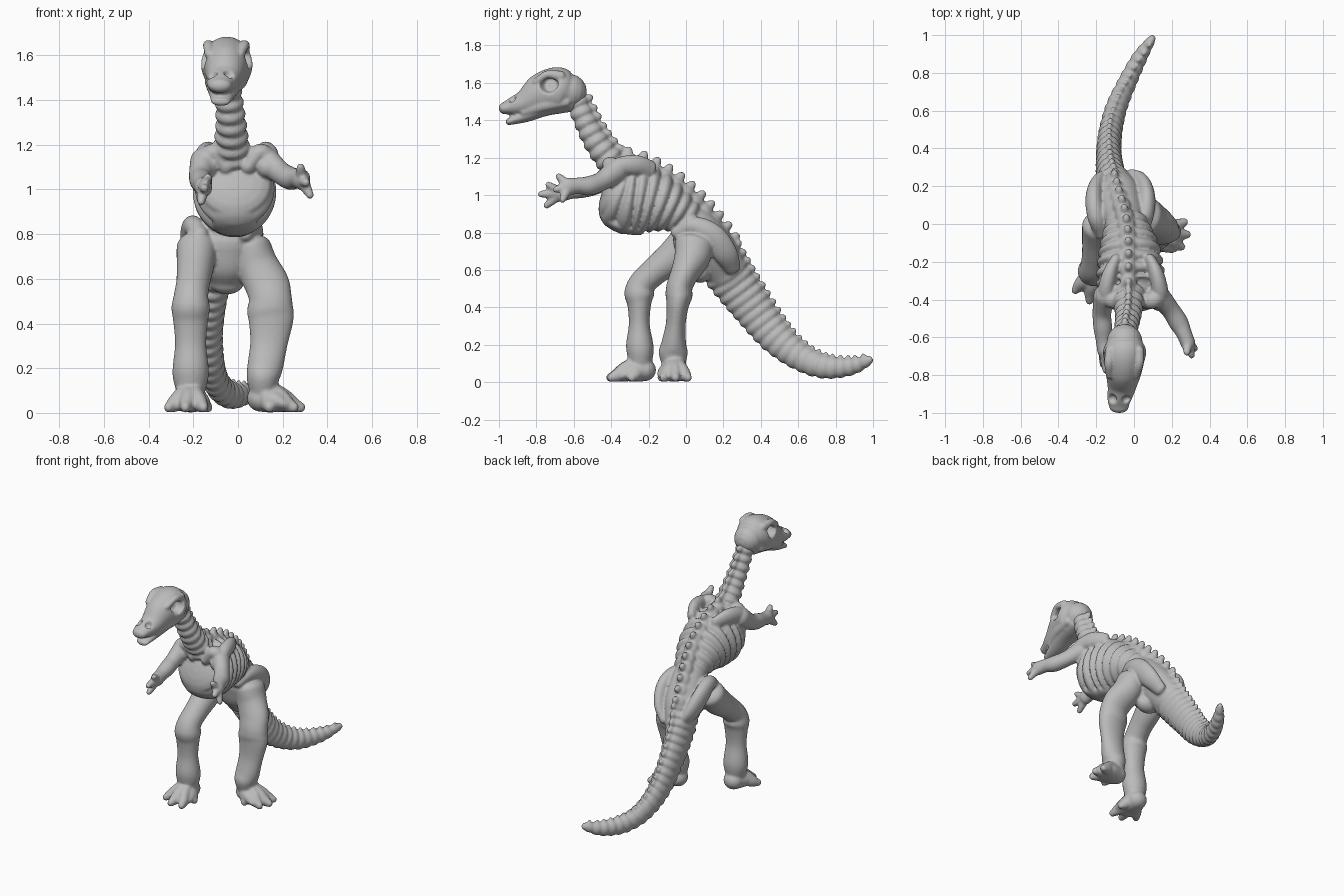
import bpy, bmesh, math
from mathutils import Vector, Matrix

bone = bpy.data.materials.new("bone_grey")
bone.diffuse_color = (0.5, 0.5, 0.5, 1)
parts = []  # meshes waiting to be fused into one bone group


def finish(bm):
    bmesh.ops.recalc_face_normals(bm, faces=bm.faces)
    me = bpy.data.meshes.new("part")
    bm.to_mesh(me)
    bm.free()
    parts.append(me)
    return me


def fuse(name, voxel=.008, smooth=4):
    """Merge the waiting parts into one softly blended object."""
    bm = bmesh.new()
    for me in parts:
        bm.from_mesh(me)
        bpy.data.meshes.remove(me)
    parts.clear()
    me = bpy.data.meshes.new(name)
    bm.to_mesh(me)
    bm.free()
    me.materials.append(bone)
    ob = bpy.data.objects.new(name, me)
    bpy.context.collection.objects.link(ob)
    rm = ob.modifiers.new("blend", 'REMESH')
    rm.mode, rm.voxel_size, rm.use_smooth_shade = 'VOXEL', voxel, True
    sm = ob.modifiers.new("soften", 'SMOOTH')
    sm.factor, sm.iterations = .5, smooth


def spline(pts, t):
    """Catmull-Rom through (x, y, z, half_width, half_height) points."""
    n = len(pts) - 1
    i = min(int(t * n), n - 1)
    u = t * n - i
    p1, p2 = pts[i], pts[i + 1]
    p0 = pts[i - 1] if i > 0 else p1 * 2 - p2
    p3 = pts[i + 2] if i + 2 <= n else p2 * 2 - p1
    return 0.5 * (p1 * 2 + (p2 - p0) * u + (p0 * 2 - p1 * 5 + p2 * 4 - p3) * u * u
                  + (p1 * 3 - p0 - p2 * 3 + p3) * u ** 3)


def tube(pts, steps=24, sides=20, ribs=0, amp=0.0, cap=1.0, fade=0.0):
    """Round-ended loft along a path; ribs swell it into vertebra-like rings."""
    pts = [Vector(p) for p in pts]
    fine = [spline(pts, i / 400) for i in range(401)]
    pos = [Vector(p[:3]) for p in fine]
    dist = [0.0]
    for a, b in zip(pos, pos[1:]):
        dist.append(dist[-1] + (b - a).length)
    span = (pos[-1] - pos[0]).normalized()
    ref = Vector((0, 1, 0)) if abs(span.x) > 0.75 else Vector((1, 0, 0))
    frames, j = [], 0
    for k in range(steps + 1):
        while j < 400 and dist[j] < dist[-1] * k / steps - 1e-9:
            j += 1
        t = (pos[min(j + 1, 400)] - pos[max(j - 1, 0)]).normalized()
        s = (ref - t * ref.dot(t)).normalized()
        frames.append((pos[j], t, s, s.cross(t), fine[j][3], fine[j][4], k / steps))
    rows = []
    caps = [math.radians(a) for a in (80, 60, 40, 20)]

    def add_cap(frame, sign, order, m):
        c, t, s, n, w, h, u = frame
        for a in order:
            rows.append((c + t * sign * math.sin(a) * min(w, h) * cap, s, n,
                         w * m * math.cos(a), h * m * math.cos(a)))

    end_scale = 1 - 0.7 * amp
    add_cap(frames[0], -1, caps, 1 if fade else end_scale)
    for c, t, s, n, w, h, u in frames:
        m = 1.0
        if ribs:
            m += amp * (abs(math.sin(math.pi * ribs * u)) ** 0.7 - 0.7) * min(1, u / fade if fade else 1)
        rows.append((c, s, n, w * m, h * m))
    add_cap(frames[-1], 1, caps[::-1], end_scale)
    bm = bmesh.new()
    loops = []
    for c, s, n, w, h in rows:
        loops.append([bm.verts.new(c + s * w * math.cos(q) + n * h * math.sin(q))
                      for q in (2 * math.pi * i / sides for i in range(sides))])
    for r0, r1 in zip(loops, loops[1:]):
        for i in range(sides):
            bm.faces.new((r0[i], r0[(i + 1) % sides], r1[(i + 1) % sides], r1[i]))
    bm.faces.new(loops[0])
    bm.faces.new(loops[-1])
    return finish(bm), frames


def knobs(frames, count, size, lift=.92, taper=0.0):
    """Row of spinous knobs along the dorsal side of a tube."""
    for i in range(count):
        c, t, s, n, w, h, u = frames[round((i + 0.5) / count * (len(frames) - 1))]
        k = size * (1 - taper * u)
        axes = Matrix((s, t, n)).transposed().to_4x4()
        mat = Matrix.Translation(c + n * h * lift) @ axes @ Matrix.Diagonal((k * .65, k * .8, k * 1.15, 1))
        bm = bmesh.new()
        bmesh.ops.create_uvsphere(bm, u_segments=12, v_segments=8, radius=1, matrix=mat)
        finish(bm)


def dent(me, centre, radius, push):
    """Sink a socket into a mesh."""
    for v in me.vertices:
        d = (v.co - Vector(centre)).length / radius
        if d < 1:
            v.co += Vector(push) * min(1, (1 - d * d) * 1.7)


# Skull with brows, eye sockets, nostrils and lower jaw
skull, _ = tube([(-.05, -.625, 1.553, .095, .095), (-.05, -.68, 1.56, .115, .124),
                 (-.055, -.77, 1.54, .098, .112), (-.065, -.86, 1.495, .076, .07),
                 (-.078, -.925, 1.475, .063, .05), (-.08, -.968, 1.465, .052, .033)], 70, 72)
for s in (-1, 1):
    dent(skull, (-.05 + s * .106, -.735, 1.60), .055, (-s * .055, .012, -.008))
    dent(skull, (-.078 + s * .036, -.925, 1.514), .025, (-s * .01, .008, -.022))
    tube([(-.05 + s * .078, -.67, 1.635, .026, .03), (-.053 + s * .08, -.74, 1.645, .024, .022),
          (-.06 + s * .07, -.80, 1.605, .02, .022)], 14, 12)
    tube([(-.05 + s * .07, -.64, 1.50, .026, .03), (-.055 + s * .07, -.75, 1.485, .024, .035),
          (-.07 + s * .048, -.87, 1.445, .018, .025)], 16, 12)
tube([(-.05, -.62, 1.485, .07, .04), (-.055, -.75, 1.465, .072, .042),
      (-.07, -.86, 1.425, .058, .036), (-.078, -.945, 1.393, .043, .019)], 20, 24)
fuse("skull", .007, 3)

# Neck and backbone
_, f = tube([(-.05, -.59, 1.52, .055, .055), (-.04, -.54, 1.40, .06, .06),
             (-.03, -.47, 1.27, .068, .068), (-.03, -.36, 1.13, .085, .08)], 84, 24, 8, .3)
knobs(f, 8, .034)
_, f = tube([(-.03, -.42, 1.185, .04, .04), (-.03, -.28, 1.18, .042, .04),
             (-.03, -.12, 1.105, .042, .04), (-.045, .02, .99, .045, .045),
             (-.08, .14, .86, .045, .045), (-.11, .24, .72, .045, .045)], 120, 16, 12, .25)
knobs(f, 12, .034)

# Rib cage, breast bone and waist
tube([(-.015, -.39, 1.02, .165, .155), (-.015, -.33, .995, .178, .19),
      (-.02, -.235, .98, .172, .187), (-.025, -.14, .955, .158, .157),
      (-.035, -.05, .915, .13, .118), (-.045, .03, .865, .10, .09)], 112, 48, 8, .19, .35, .12)
tube([(-.015, -.405, 1.0, .06, .03), (-.015, -.425, .90, .095, .04),
      (-.015, -.36, .835, .10, .035), (-.015, -.25, .815, .07, .03)], 20, 20)
tube([(-.04, -.04, .90, .085, .09), (-.06, .06, .82, .11, .11),
      (-.08, .14, .70, .12, .13), (-.10, .22, .59, .08, .11)], 24, 28)

# Shoulder blades and collar bones
for s in (-1, 1):
    x = -.005
    tube([(x + s * .135, -.41, 1.10, .05, .05), (x + s * .143, -.36, 1.15, .045, .05),
          (x + s * .125, -.27, 1.16, .04, .055), (x + s * .09, -.19, 1.135, .03, .05)], 20, 16)
    tube([(x + s * .14, -.39, 1.14, .045, .045), (x + s * .10, -.405, 1.165, .045, .04),
          (x + s * .05, -.405, 1.10, .045, .035)], 16, 14)

# Arms with three fingers each
arms = [
    ([(.13, -.38, 1.125, .06, .065), (.19, -.45, 1.075, .05, .052), (.235, -.52, 1.05, .052, .052),
      (.265, -.58, 1.05, .042, .044), (.285, -.63, 1.045, .04, .048)],
     [(.28, -.68, 1.10), (.305, -.695, 1.03), (.322, -.66, .975)]),
    ([(-.155, -.38, 1.125, .06, .065), (-.17, -.47, 1.06, .05, .052), (-.165, -.55, 1.035, .05, .05),
      (-.16, -.62, 1.02, .042, .042), (-.155, -.67, 1.01, .04, .048)],
     [(-.135, -.735, 1.055), (-.15, -.775, 1.005), (-.165, -.745, .945)]),
]
for path, tips in arms:
    tube(path, 30, 18)
    w = Vector(path[-1][:3])
    for tip in tips:
        t = Vector(tip)
        m = w.lerp(t, .55)
        tube([(*w, .03, .03), (*m, .025, .025), (*t, .018, .018)], 12, 12)

# Pelvis: pubic block and flared hip blades
tube([(-.05, .02, .76, .13, .09), (-.05, .05, .66, .115, .09), (-.05, .075, .59, .08, .06)], 16, 28)
for s in (-1, 1):
    x = -.072
    tube([(x + s * .10, -.045, .80, .04, .035), (x + s * .13, .04, .835, .045, .05),
          (x + s * .14, .14, .785, .045, .065), (x + s * .115, .21, .69, .04, .065),
          (x + s * .06, .25, .61, .03, .045)], 28, 18)

# Legs: thigh, knee, shin and ankle in one loft
tube([(.06, .045, .735, .09, .105), (.085, .03, .66, .095, .095), (.13, -.01, .575, .10, .075),
      (.145, -.035, .51, .096, .07), (.145, -.038, .46, .104, .072), (.147, -.045, .41, .10, .06),
      (.138, -.055, .31, .084, .053), (.122, -.065, .21, .08, .066),
      (.112, -.068, .16, .074, .078), (.112, -.065, .10, .062, .065)], 64, 28, cap=.6)
tube([(-.185, -.01, .74, .09, .09), (-.19, -.07, .67, .085, .09), (-.20, -.17, .59, .076, .075),
      (-.21, -.235, .525, .077, .073), (-.212, -.25, .47, .086, .08), (-.212, -.25, .41, .078, .063),
      (-.212, -.25, .31, .07, .056), (-.212, -.248, .21, .08, .072),
      (-.212, -.245, .16, .08, .072), (-.212, -.245, .10, .066, .062)], 64, 28, cap=.6)


def foot(cx, cy, heading, tips):
    """Wedge-shaped heel pad plus toes running from the ankle to each tip."""
    a, d = Vector((cx, cy)), Vector(heading)
    h, m, e = a - d * .015, a + d * .05, a + d * .10
    tube([(h.x, h.y, .065, .065, .06), (m.x, m.y, .055, .085, .055), (e.x, e.y, .036, .085, .034)], 12, 20)
    for tx, ty in tips:
        p, q = a.lerp(Vector((tx, ty)), .5), a.lerp(Vector((tx, ty)), .78)
        tube([(a.x, a.y, .10, .05, .055), (p.x, p.y, .062, .038, .05),
              (q.x, q.y, .038, .034, .037), (tx, ty, .024, .022, .024)], 18, 14)


foot(.115, -.06, (1, -.1), [(.265, .01), (.28, -.055), (.25, -.12), (.14, -.13)])
foot(-.212, -.235, (0, -1), [(-.31, -.35), (-.235, -.405), (-.155, -.40), (-.135, -.29)])

# Tail
_, f = tube([(-.095, .15, .69, .085, .13), (-.12, .235, .56, .078, .12), (-.133, .36, .39, .066, .105),
             (-.125, .48, .24, .061, .09), (-.095, .61, .135, .056, .073), (-.04, .74, .082, .05, .062),
             (.03, .88, .083, .04, .047), (.095, .98, .118, .022, .027)], 220, 24, 22, .18)
knobs(f, 22, .034, .93, .5)
fuse("body_skeleton")
